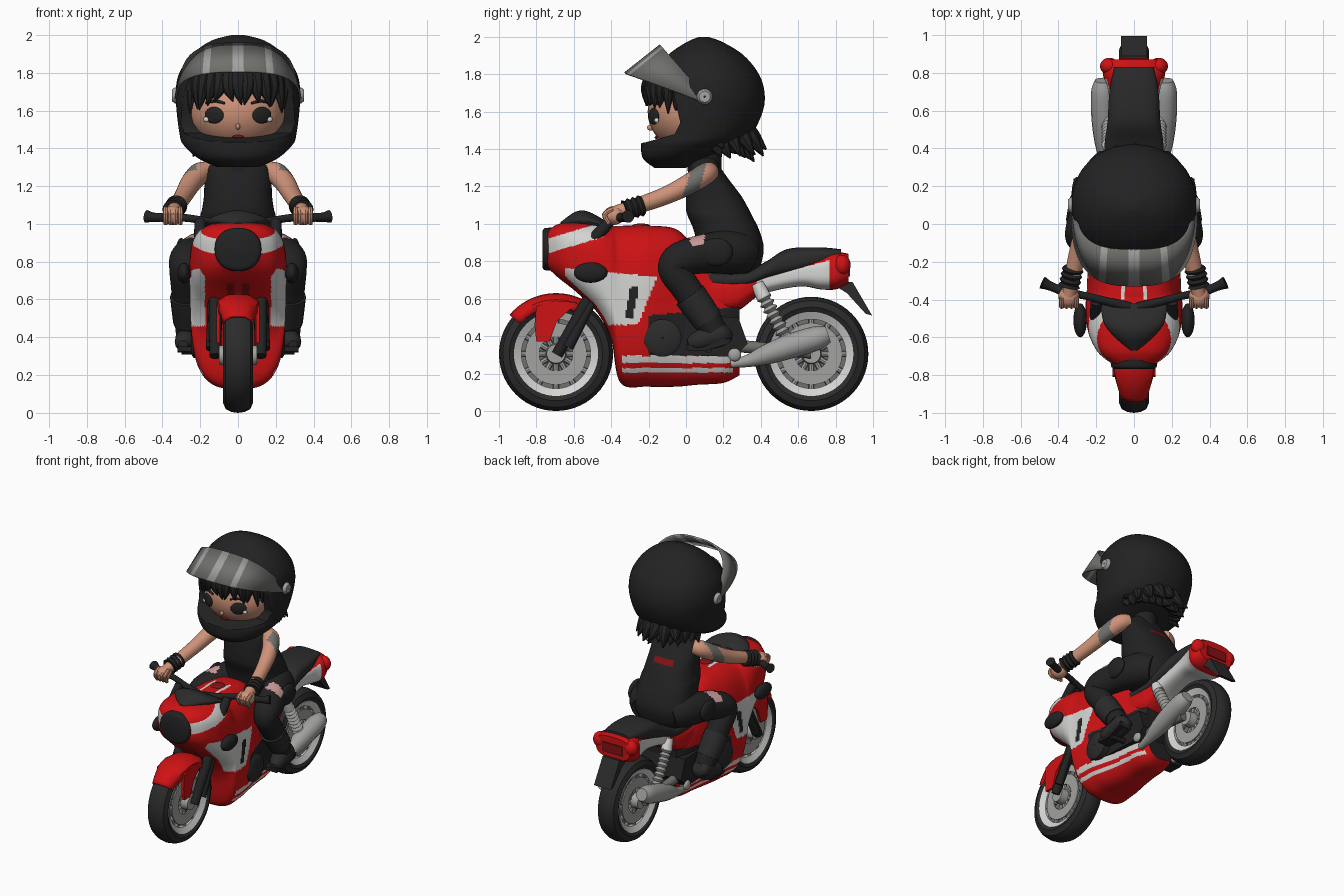
import bpy, bmesh, math, random
from mathutils import Vector, Matrix

if "Cube" in bpy.data.objects:
    bpy.data.objects.remove(bpy.data.objects["Cube"], do_unlink=True)
random.seed(4)


def material(name, red, green, blue):
    mat = bpy.data.materials.new(name)
    mat.use_nodes = True
    mat.diffuse_color = (red, green, blue, 1)
    shader = mat.node_tree.nodes["Principled BSDF"]
    shader.inputs["Base Color"].default_value = (red, green, blue, 1)
    shader.inputs["Roughness"].default_value = 0.7
    return mat


BLACK = material("matt black", 0.016, 0.016, 0.017)
RUBBER = material("rubber", 0.024, 0.024, 0.024)
RED = material("red paint", 0.62, 0.006, 0.007)
WHITE = material("white paint", 0.66, 0.66, 0.65)
METAL = material("metal", 0.36, 0.36, 0.35)
SMOKE = material("smoked visor", 0.16, 0.16, 0.15)
SKIN = material("skin", 0.62, 0.29, 0.19)
PINK = material("pink patch", 0.62, 0.33, 0.32)
DARK_RED = material("dark red", 0.22, 0.006, 0.008)


def finish(name, bm, mats, mirror=False, rule=None, thick=0):
    """Turn a bmesh into a shaded object, painted by an optional rule."""
    bmesh.ops.recalc_face_normals(bm, faces=bm.faces)
    mats = mats if isinstance(mats, tuple) else (mats,)
    if rule:
        for face in bm.faces:
            face.material_index = mats.index(rule(face.calc_center_median()))
    mesh = bpy.data.meshes.new(name)
    bm.to_mesh(mesh)
    bm.free()
    for mat in mats:
        mesh.materials.append(mat)
    obj = bpy.data.objects.new(name, mesh)
    bpy.context.collection.objects.link(obj)
    if thick:
        obj.modifiers.new("Thickness", "SOLIDIFY").thickness = thick
    if mirror:
        obj.modifiers.new("Mirror", "MIRROR")
    bpy.ops.object.select_all(action="DESELECT")
    obj.select_set(True)
    bpy.context.view_layer.objects.active = obj
    bpy.ops.object.shade_smooth_by_angle(angle=math.radians(40))
    return obj


def spline(rows, steps):
    """Catmull-Rom interpolation through rows of numbers."""
    out = []
    for i in range(len(rows) - 1):
        quad = [rows[max(i - 1, 0)], rows[i], rows[i + 1], rows[min(i + 2, len(rows) - 1)]]
        for k in range(steps):
            t = k / steps
            out.append([b + 0.5 * t * (c - a + t * (2 * a - 5 * b + 4 * c - d + t * (3 * (b - c) + d - a)))
                        for a, b, c, d in zip(*quad)])
    return out + [list(rows[-1])]


def skin_rings(rings, cap=True, wrap=False, closed=True):
    """Bridge rings of points into one surface."""
    bm = bmesh.new()
    loops = [[bm.verts.new(p) for p in ring] for ring in rings]
    pairs = list(zip(loops, loops[1:])) + ([(loops[-1], loops[0])] if wrap else [])
    for one, two in pairs:
        for i in range(len(one) if closed else len(one) - 1):
            j = (i + 1) % len(one)
            bm.faces.new((one[i], one[j], two[j], two[i]))
    if cap:
        bm.faces.new(loops[0])
        bm.faces.new(loops[-1])
    return bm


def loft(name, axis, rows, mats, power=2.0, seg=48, steps=6, rule=None):
    """Superellipse rings; rows are (position along axis, half width, low, high)."""
    rings = []
    for pos, half, low, high in spline(rows, steps):
        ring = []
        for i in range(seg):
            c, s = math.cos(math.tau * i / seg), math.sin(math.tau * i / seg)
            reach = (abs(c) ** power + abs(s) ** power) ** (-1 / power)
            v = (low + high) / 2 + s * reach * (high - low) / 2
            ring.append((half * c * reach, pos, v) if axis == "y" else (half * c * reach, v, pos))
        rings.append(ring)
    return finish(name, skin_rings(rings), mats, rule=rule)


def tube(name, rows, mats, mirror=False, seg=16, steps=5, rule=None):
    """Rows are (x, y, z, radius) along a path."""
    pts = spline(rows, steps)
    path = [Vector(p[:3]) for p in pts]
    span = path[-1] - path[0]
    ref = Vector((0, 0, 1)) if abs(span.x) > 0.8 * span.length else Vector((1, 0, 0))
    rings = []
    for i, p in enumerate(path):
        along = (path[min(i + 1, len(path) - 1)] - path[max(i - 1, 0)]).normalized()
        u = along.cross(ref).normalized()
        v = along.cross(u)
        angles = (math.tau * k / seg for k in range(seg))
        rings.append([p + pts[i][3] * (u * math.cos(a) + v * math.sin(a)) for a in angles])
    return finish(name, skin_rings(rings), mats, mirror, rule)


def ball(name, loc, size, mat, mirror=False, turn=0):
    bm = bmesh.new()
    place = Matrix.Translation(loc) @ Matrix.Rotation(turn, 4, "Z") @ Matrix.Diagonal((*size, 1))
    bmesh.ops.create_uvsphere(bm, u_segments=32, v_segments=20, radius=1, matrix=place)
    return finish(name, bm, mat, mirror)


def lathe(name, y, z, profile, mat, mirror=False, seg=56):
    """Revolve a closed (radius, x) profile about a sideways axle."""
    rings = [[(x, y + r * math.cos(a), z + r * math.sin(a)) for r, x in profile]
             for a in (math.tau * i / seg for i in range(seg))]
    return finish(name, skin_rings(rings, cap=False, wrap=True), mat, mirror)


def plate(name, outline, x0, x1, mat, mirror=False):
    """Extrude a side outline of (y, z) points from x0 to x1."""
    return finish(name, skin_rings([[(x, y, z) for y, z in outline] for x in (x0, x1)]), mat, mirror)


# Wheels
for end, y in (("front", -0.695), ("rear", 0.67)):
    z = 0.305
    lathe(end + "_tyre", y, z, [(0.215, -0.06), (0.25, -0.08), (0.285, -0.065), (0.3, -0.035), (0.305, 0),
                                (0.3, 0.035), (0.285, 0.065), (0.25, 0.08), (0.215, 0.06)], RUBBER)
    lathe(end + "_rim", y, z, [(0.185, -0.05), (0.225, -0.072), (0.225, 0.072), (0.185, 0.05)], WHITE)
    lathe(end + "_wheel_web", y, z, [(0.01, -0.02), (0.21, -0.02), (0.21, 0.02), (0.01, 0.02)], SMOKE)
    lathe(end + "_brake_disc", y, z, [(0.09, 0.045), (0.165, 0.045), (0.165, 0.055), (0.09, 0.055)], METAL, True)
    lathe(end + "_hub", y, z, [(0.004, -0.1), (0.05, -0.1), (0.06, 0), (0.05, 0.1), (0.004, 0.1)], METAL)
    for i in range(12):
        a = math.tau * i / 12
        c, s = math.cos(a), math.sin(a)
        tube(end + "_spoke", [(0.035, y + r * c, z + r * s, 0.015) for r in (0.04, 0.2)], METAL, True, 8, 1)

# Front fender and forks
rings = []
for deg in range(60, 141, 5):
    c, s = math.cos(math.radians(deg)), math.sin(math.radians(deg))
    slim = 1 - max(0, deg - 105) / 110
    shape = ((-0.115, 0.25), (-0.105, 0.29), (-0.06, 0.32), (0, 0.325), (0.06, 0.32), (0.105, 0.29), (0.115, 0.25))
    rings.append([(x * slim, -0.695 + r * c, 0.305 + r * s) for x, r in shape])
finish("front_fender", skin_rings(rings, cap=False, closed=False), RED, thick=0.012)
plate("fender_flap", [(-0.81, 0.46), (-0.8, 0.37), (-0.73, 0.37), (-0.69, 0.48), (-0.58, 0.58),
                      (-0.7, 0.59), (-0.8, 0.56)], 0.095, 0.115, RED, True)
tube("fork", [(0.12, -0.46, 0.7, 0.035), (0.12, -0.58, 0.49, 0.035), (0.12, -0.69, 0.3, 0.03)], BLACK, True)
tube("fork_brace", [(0.14, -0.5, 0.58, 0.02), (0.14, -0.63, 0.34, 0.03)], BLACK, True)


# Main fairing, painted in panels
def fairing_paint(c):
    x, y, z = abs(c.x), c.y, c.z
    if y > -0.2 and 0.3 < z < 0.51 + 0.1 * (y + 0.2):
        return BLACK
    if -0.345 < y < 0.25 and (0.205 < z < 0.23 or 0.255 < z < 0.295):
        return WHITE
    if 0.5 < z < 0.66 and abs(y + 0.29 - 0.2 * (z - 0.58)) < 0.022:
        return BLACK
    if x > 0.175 and -0.65 < y < -0.2 + 0.4 * (z - 0.6) and 0.46 < z < 0.73 - 0.1 * (y + 0.3):
        return WHITE
    if -0.735 < y < -0.44 and abs(z - 0.89 - 0.3 * (y + 0.71)) < 0.04 and x > 0.07:
        return WHITE
    if -0.4 < y < -0.18 and z > 0.9 and abs(x - 0.06) < 0.01:
        return WHITE
    if -0.65 < y < -0.48 and z < 0.7 and 0.02 < x < 0.06:
        return DARK_RED
    return RED


loft("fairing", "y", [(-0.745, 0.11, 0.77, 0.96), (-0.68, 0.19, 0.71, 1.0), (-0.58, 0.24, 0.63, 1.01),
                      (-0.47, 0.255, 0.52, 1.01), (-0.4, 0.255, 0.38, 0.99), (-0.35, 0.25, 0.15, 0.99),
                      (-0.2, 0.24, 0.13, 0.99), (-0.05, 0.2, 0.13, 0.97), (0.06, 0.18, 0.14, 0.86),
                      (0.2, 0.16, 0.15, 0.74), (0.285, 0.12, 0.19, 0.68)],
     (RED, WHITE, BLACK, DARK_RED), power=3, seg=260, steps=14, rule=fairing_paint)
loft("windscreen", "y", [(-0.67, 0.02, 0.98, 1.01), (-0.59, 0.11, 0.97, 1.065), (-0.52, 0.16, 0.96, 1.065),
                         (-0.42, 0.18, 0.96, 1.01)], RUBBER, power=1.7)
loft("headlight", "y", [(-0.768, 0.1, 0.77, 0.96), (-0.755, 0.12, 0.753, 0.977), (-0.71, 0.125, 0.75, 0.98)],
     BLACK, power=2.2)
ball("fuel_cap", (0, -0.24, 0.99), (0.05, 0.05, 0.012), DARK_RED)
ball("side_mirror", (0.285, -0.51, 0.74), (0.036, 0.09, 0.055), BLACK, True)
tube("mirror_stalk", [(0.2, -0.5, 0.76, 0.03), (0.28, -0.51, 0.74, 0.025)], RED, True)

# Handlebars
tube("handlebar", [(0.02, -0.44, 1.0, 0.025), (0.14, -0.41, 1.01, 0.022), (0.26, -0.38, 1.03, 0.02),
                   (0.36, -0.36, 1.035, 0.024), (0.44, -0.33, 1.035, 0.024), (0.485, -0.31, 1.04, 0.034)],
     BLACK, True)
tube("bar_clamp", [(0.2, -0.52, 0.89, 0.035), (0.2, -0.41, 1.01, 0.03)], BLACK, True)

# Tail, seat and rear guard
loft("tail", "y", [(0.05, 0.16, 0.52, 0.74), (0.26, 0.16, 0.53, 0.72), (0.4, 0.13, 0.62, 0.75),
                   (0.6, 0.125, 0.665, 0.8), (0.72, 0.14, 0.65, 0.835), (0.8, 0.165, 0.65, 0.85),
                   (0.87, 0.14, 0.68, 0.84)],
     (RED, WHITE), power=3, seg=120, steps=14,
     rule=lambda c: WHITE if 0.38 < c.y < 0.77 and c.z < 0.71 + 0.26 * (c.y - 0.4) else RED)
loft("seat", "y", [(0.0, 0.13, 0.66, 0.82), (0.15, 0.15, 0.65, 0.75), (0.32, 0.155, 0.66, 0.75),
                   (0.43, 0.155, 0.7, 0.8), (0.54, 0.14, 0.72, 0.865), (0.7, 0.13, 0.765, 0.875),
                   (0.83, 0.105, 0.8, 0.865)], RUBBER, power=2.8)
ball("tail_light", (0.13, 0.835, 0.78), (0.05, 0.045, 0.055), RED, True)
plate("tail_panel", [(0.865, 0.72), (0.878, 0.72), (0.878, 0.79), (0.865, 0.79)], -0.08, 0.08, DARK_RED)
plate("rear_guard", [(0.78, 0.68), (0.89, 0.69), (0.995, 0.51), (0.96, 0.52), (0.86, 0.63)], -0.07, 0.07, RUBBER)

# Engine, exhaust and rear suspension
lathe("engine_cover", -0.125, 0.39, [(0.004, -0.25), (0.075, -0.25), (0.1, -0.235), (0.1, 0.235),
                                     (0.075, 0.25), (0.004, 0.25)], RUBBER)
plate("engine_block", [(-0.1, 0.3), (0.26, 0.29), (0.33, 0.36), (0.28, 0.5), (-0.1, 0.52)], -0.19, 0.19, BLACK)
tube("foot_peg", [(0.16, 0.12, 0.33, 0.02), (0.3, 0.12, 0.33, 0.02)], BLACK, True)
ball("foot_lever", (0.19, 0.26, 0.3), (0.02, 0.035, 0.035), METAL, True)
tube("muffler", [(0.145, 0.24, 0.25, 0.02), (0.15, 0.34, 0.27, 0.035), (0.155, 0.44, 0.305, 0.055),
                 (0.16, 0.57, 0.35, 0.066), (0.163, 0.7, 0.39, 0.064), (0.163, 0.76, 0.41, 0.045)], METAL, True)
tube("swing_arm", [(0.12, 0.15, 0.36, 0.035), (0.12, 0.67, 0.31, 0.03)], SMOKE, True)
tube("shock_spring", [(0.13, 0.41 + 0.13 * k / 16, 0.62 - 0.24 * k / 16, 0.042 if k % 2 else 0.026)
                      for k in range(17)], METAL, True, steps=3)
tube("shock_mount", [(0.12, 0.38, 0.68, 0.035), (0.13, 0.42, 0.6, 0.04)], WHITE, True)

# Rider body
loft("vest", "z", [(0.74, 0.16, 0.08, 0.38), (0.8, 0.205, 0.06, 0.405), (0.88, 0.22, 0.06, 0.415),
                   (0.97, 0.205, 0.04, 0.39), (1.04, 0.2, 0.01, 0.355), (1.08, 0.19, 0.0, 0.335),
                   (1.15, 0.18, 0.0, 0.295), (1.25, 0.175, 0.01, 0.22), (1.31, 0.15, 0.02, 0.18),
                   (1.36, 0.08, 0.04, 0.16)], (BLACK, DARK_RED), power=2.5, seg=72,
     rule=lambda c: DARK_RED if c.y > 0.15 and 1.16 < c.z < 1.2 and abs(c.x) < 0.08 else BLACK)
tube("collar", [(0, 0.1, 1.28, 0.09), (0, 0.09, 1.46, 0.1)], BLACK)
tube("arm", [(0.15, 0.13, 1.28, 0.05), (0.205, 0.1, 1.265, 0.058), (0.25, 0.02, 1.215, 0.055),
             (0.285, -0.1, 1.155, 0.048), (0.32, -0.25, 1.1, 0.043), (0.345, -0.38, 1.06, 0.036)],
     (SKIN, SMOKE), True, seg=28, steps=14,
     rule=lambda c: SMOKE if 0.0 < c.y - 0.3 * (c.z - 1.2) < 0.075 and c.x > 0.22 else SKIN)
tube("wristband", [(0.322 + 0.003 * k, -0.23 - 0.014 * k, 1.1 - 0.004 * k, 0.058 if k % 2 else 0.048)
                   for k in range(8)], BLACK, True, steps=3)
ball("hand", (0.345, -0.385, 1.045), (0.055, 0.058, 0.05), SKIN, True)
for k in range(4):
    x = 0.305 + 0.026 * k
    tube("finger", [(x, -0.39, 1.08, 0.014), (x, -0.435, 1.05, 0.015), (x, -0.41, 1.0, 0.012)], SKIN, True, 8, 3)
tube("leg", [(0.1, 0.33, 0.83, 0.1), (0.15, 0.25, 0.85, 0.12), (0.22, 0.1, 0.84, 0.105), (0.27, -0.03, 0.81, 0.093),
             (0.28, -0.065, 0.755, 0.083), (0.275, -0.01, 0.67, 0.08), (0.265, 0.09, 0.53, 0.075),
             (0.26, 0.15, 0.43, 0.07)], (BLACK, PINK), True, seg=36, steps=14,
     rule=lambda c: PINK if 0.02 < c.y < 0.1 and c.z > 0.885 and c.x > 0.21 else BLACK)
ball("leg_pocket", (0.3, 0.16, 0.85), (0.03, 0.09, 0.075), BLACK, True)
tube("boot_cuff", [(0.272, 0.02, 0.62, 0.088), (0.267, 0.07, 0.55, 0.085), (0.263, 0.12, 0.48, 0.08)], RUBBER, True)
tube("boot", [(0.255, 0.23, 0.44, 0.03), (0.258, 0.2, 0.42, 0.065), (0.27, 0.12, 0.39, 0.062),
              (0.285, 0.05, 0.37, 0.05), (0.29, 0.01, 0.36, 0.025)], RUBBER, True)
plate("boot_sole", [(0.0, 0.325), (0.1, 0.32), (0.23, 0.36), (0.24, 0.39), (0.0, 0.35)], 0.225, 0.32, BLACK, True)

# Head and face
ball("head", (0, 0.03, 1.6), (0.26, 0.235, 0.22), SKIN)
ball("nose", (0, -0.19, 1.515), (0.012, 0.018, 0.016), SKIN)
ball("mouth", (0, -0.158, 1.462), (0.03, 0.01, 0.008), DARK_RED)
turn = math.radians(28)
ball("eye", (0.126, -0.173, 1.575), (0.056, 0.014, 0.044), BLACK, True, turn)
ball("eye_glint", (0.168, -0.157, 1.553), (0.016, 0.01, 0.014), WHITE, True, turn)
tube("eyebrow", [(0.07, -0.194, 1.638, 0.006), (0.12, -0.178, 1.65, 0.008), (0.17, -0.143, 1.64, 0.006)], BLACK, True)

# Hair fringe and tufts at the nape
for k in range(17):
    a = math.radians(-88 + 11 * k)
    s, c = math.sin(a), math.cos(a)
    tip = 1.655 - 0.09 * abs(s) ** 3 - random.uniform(0, 0.03)
    sway = random.uniform(-0.03, 0.03)
    tube("fringe", [(0.23 * s, 0.06 - 0.23 * c, 1.8, 0.045), (0.262 * s, 0.06 - 0.266 * c, 1.72, 0.036),
                    (0.272 * s + sway, 0.06 - 0.272 * c, tip, 0.003)], BLACK, seg=8)
for out, count in ((0, 13), (0.06, 9)):
    for k in range(count):
        a = math.radians(-80 + 160 * k / (count - 1))
        s, c = math.sin(a), math.cos(a)
        low, sway = random.uniform(1.33, 1.38) + out / 2, random.uniform(-0.03, 0.03)
        tube("nape_tuft", [(0.17 * s, 0.12 + (0.15 + out) * c, 1.49, 0.05),
                           (0.2 * s, 0.13 + (0.18 + out) * c, 1.42 + out / 2, 0.04),
                           (0.23 * s + sway, 0.15 + (0.22 + out) * c, low, 0.004)], BLACK, seg=8)

# Helmet shell with a cut face opening
helmet = loft("helmet", "z", [(1.3, 0.11, -0.17, 0.0), (1.35, 0.215, -0.23, 0.1), (1.42, 0.29, -0.24, 0.26),
                              (1.48, 0.31, -0.23, 0.35), (1.6, 0.325, -0.225, 0.41), (1.7, 0.33, -0.21, 0.42),
                              (1.8, 0.31, -0.18, 0.39), (1.9, 0.24, -0.1, 0.31), (1.97, 0.14, 0.0, 0.2),
                              (2.0, 0.03, 0.07, 0.12)], BLACK, power=2.1, seg=72)
cutter = plate("helmet_cutter", [(-0.03, 1.54), (-0.06, 1.48), (-0.22, 1.435), (-0.5, 1.4), (-0.5, 1.8),
                                 (-0.09, 1.8)], -0.5, 0.5, BLACK)
cutter.hide_render = True
cut = helmet.modifiers.new("Face opening", "BOOLEAN")
cut.operation, cut.object = "DIFFERENCE", cutter
bpy.context.view_layer.objects.active = helmet
bpy.ops.object.modifier_apply(modifier=cut.name)
bpy.data.objects.remove(cutter, do_unlink=True)

# Raised visor with pale streaks, and its pivots
strips = []
for k in range(97):
    a = math.radians(-90 + 180 * k / 96)
    s = math.copysign(abs(math.sin(a)) ** 0.7, a)
    c = max(math.cos(a), 0) ** 0.7
    strips.append([(0.335 * s, 0.1 - 0.43 * c, 1.65 + 0.16 * c), (0.31 * s, 0.09 - 0.23 * c, 1.7 + 0.26 * c)])
finish("visor", skin_rings(strips, cap=False, closed=False), (SMOKE, METAL), thick=0.012,
       rule=lambda p: METAL if abs(p.x) < 0.02 or 0.15 < abs(p.x) < 0.18 else SMOKE)
lathe("visor_pivot", 0.1, 1.68, [(0.004, 0.3), (0.042, 0.3), (0.042, 0.335), (0.03, 0.35), (0.004, 0.35)],
      METAL, True, 20)
